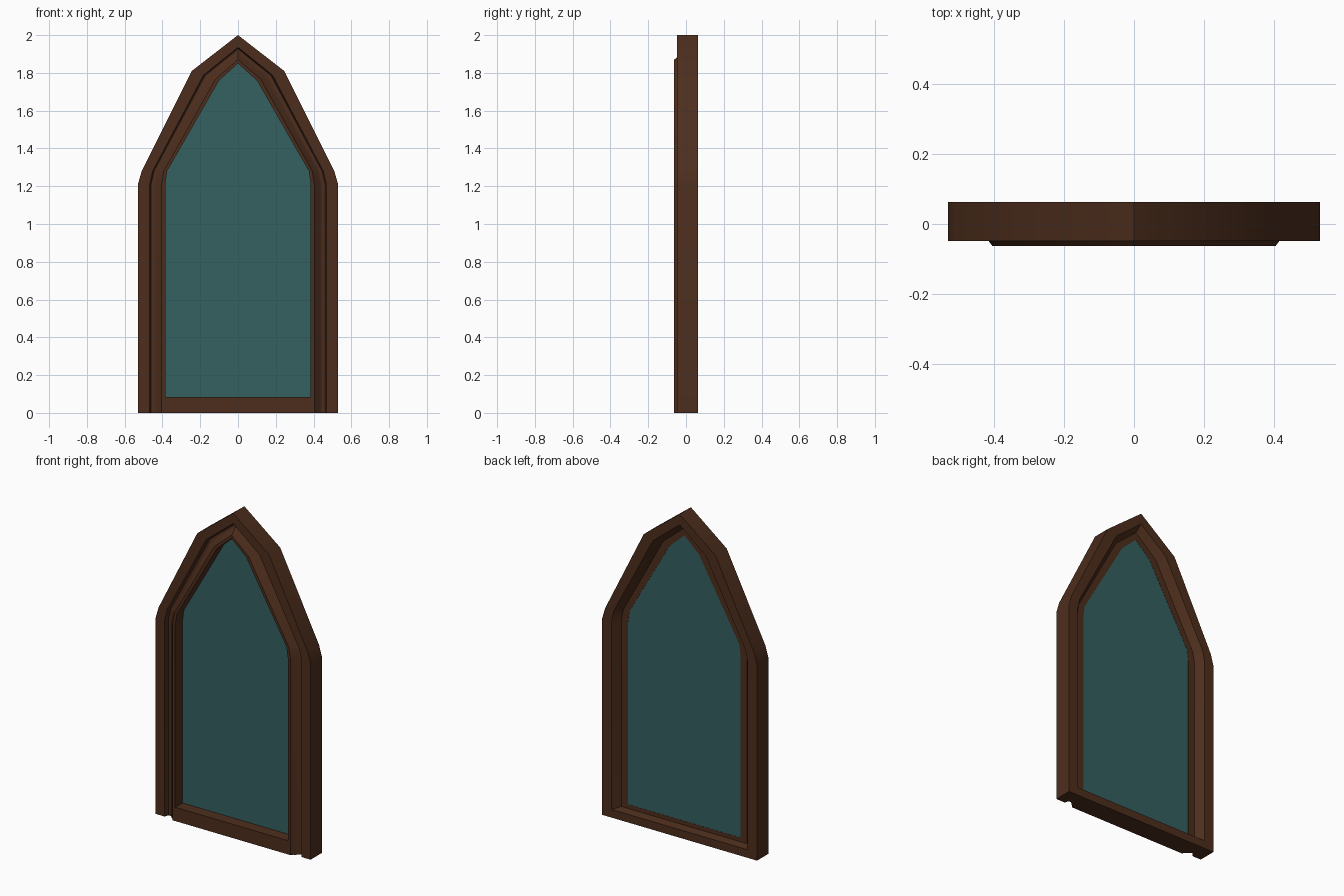
import bpy, bmesh
from mathutils import Vector

if "Cube" in bpy.data.objects:
    bpy.data.objects.remove(bpy.data.objects["Cube"])

def material(name, color):
    m = bpy.data.materials.new(name)
    m.diffuse_color = color
    m.use_nodes = True
    m.node_tree.nodes["Principled BSDF"].inputs["Base Color"].default_value = m.diffuse_color
    return m

wood = material("dark_wood", (0.075, 0.027, 0.012, 1))
teal = material("teal_glass", (0.035, 0.115, 0.12, 0.9))

# Half outlines of the pointed arch (x, z), outer edge and glass edge
OUTER = [(0.53, 0), (0.53, 1.21), (0.51, 1.28), (0.245, 1.81), (0, 2.0)]
INNER = [(0.385, 0), (0.385, 1.21), (0.375, 1.28), (0.10, 1.76), (0, 1.85)]

def arch(t):
    half = [Vector(a).lerp(Vector(b), t) for a, b in zip(OUTER, INNER)]
    return half + [Vector((-p.x, p.y)) for p in reversed(half[:-1])]

def finish(name, bm, mat, smooth=False):
    bmesh.ops.recalc_face_normals(bm, faces=bm.faces[:])
    me = bpy.data.meshes.new(name)
    bm.to_mesh(me)
    bm.free()
    ob = bpy.data.objects.new(name, me)
    bpy.context.collection.objects.link(ob)
    me.materials.append(mat)
    if smooth:
        bpy.context.view_layer.objects.active = ob
        ob.select_set(True)
        bpy.ops.object.shade_smooth_by_angle(angle=0.6)
        ob.select_set(False)
    return ob

def extrude_outline(name, pts, direction, mat):
    bm = bmesh.new()
    f = bm.faces.new([bm.verts.new(p) for p in pts])
    r = bmesh.ops.extrude_face_region(bm, geom=[f])
    vs = [g for g in r["geom"] if isinstance(g, bmesh.types.BMVert)]
    bmesh.ops.translate(bm, verts=vs, vec=direction)
    if len([g for g in bm.faces if f == g]) == 0:
        bmesh.ops.holes_fill(bm, edges=bm.edges[:])
    return finish(name, bm, mat)

# Moulded frame: cross-section (x at the jamb, y) swept around the arch
SECTION = [(0.53, 0.063), (0.53, -0.048), (0.468, -0.048), (0.46, -0.023),
           (0.448, -0.022), (0.436, -0.028), (0.425, -0.042), (0.415, -0.048),
           (0.404, -0.063), (0.385, -0.063), (0.385, 0.016), (0.43, 0.016),
           (0.466, 0.063)]
bm = bmesh.new()
rails = []
for x, y in SECTION:
    t = (0.53 - x) / (0.53 - 0.385)
    rails.append([bm.verts.new((p.x, y, p.y)) for p in arch(t)])
for a, b in zip(rails, rails[1:] + rails[:1]):
    for i in range(len(a) - 1):
        bm.faces.new((a[i], a[i + 1], b[i + 1], b[i]))
for end in (0, -1):
    bm.faces.new([r[end] for r in rails])
finish("arched_frame", bm, wood, True)

# Bottom rail between the jambs, front part flush with the moulding
SILL = [(-0.063, 0), (0.016, 0), (0.016, 0.085), (-0.063, 0.085)]
extrude_outline("bottom_rail", [(-0.386, y, z) for y, z in SILL],
                (0.772, 0, 0), wood)

# Lower ledge behind the glass
LEDGE = [(0.015, 0), (0.063, 0), (0.063, 0.05), (0.015, 0.06)]
extrude_outline("back_ledge", [(-0.467, y, z) for y, z in LEDGE],
                (0.934, 0, 0), wood)

# Glass pane set at the rear of the moulding
pane = [(p.x, 0.008, max(p.y, 0.08)) for p in arch(1.0)]
extrude_outline("glass_pane", pane, (0, 0.007, 0), teal)
